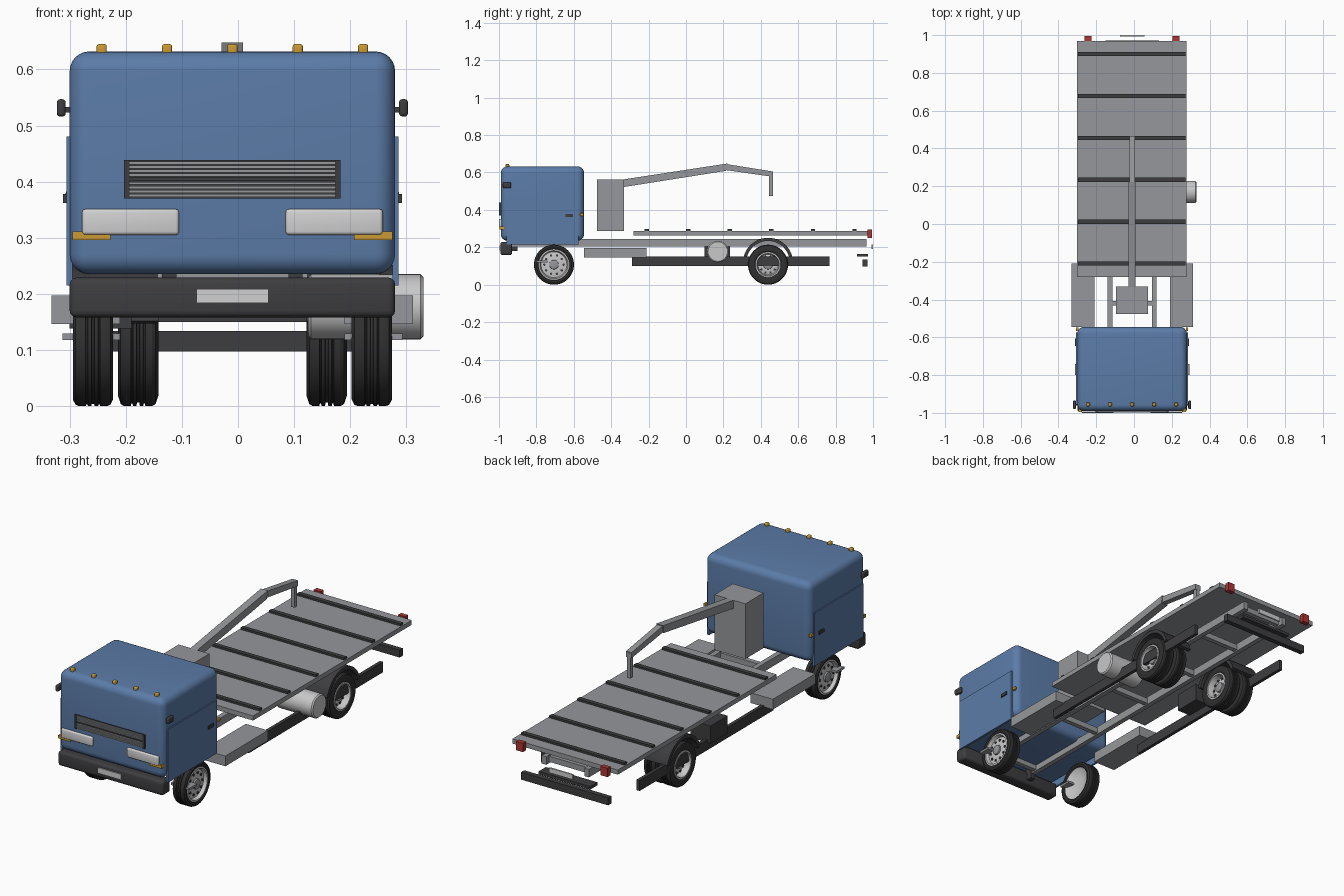
import bpy, bmesh, math
from mathutils import Vector, Matrix

if "Cube" in bpy.data.objects:
    bpy.data.objects.remove(bpy.data.objects["Cube"])

CX = -0.01  # the truck body's centre plane


def material(name, rgb):
    m = bpy.data.materials.new(name)
    m.diffuse_color = (*rgb, 1)
    m.use_nodes = True
    m.node_tree.nodes["Principled BSDF"].inputs["Base Color"].default_value = m.diffuse_color
    return m


BLUE = material("cab blue", (0.105, 0.20, 0.39))
GREY = material("frame grey", (0.30, 0.31, 0.325))
LIGHT = material("bright metal", (0.58, 0.58, 0.59))
DARK = material("dark trim", (0.048, 0.046, 0.05))
TYRE = material("tyre rubber", (0.030, 0.029, 0.030))
LAMP = material("lamp white", (0.64, 0.64, 0.65))
AMBER = material("amber", (0.60, 0.33, 0.035))
RED = material("tail red", (0.42, 0.035, 0.035))


def finish(bm, name, mat, smooth=False):
    bmesh.ops.recalc_face_normals(bm, faces=bm.faces)
    me = bpy.data.meshes.new(name)
    bm.to_mesh(me)
    bm.free()
    me.materials.append(mat)
    ob = bpy.data.objects.new(name, me)
    bpy.context.collection.objects.link(ob)
    if smooth:
        bpy.ops.object.select_all(action='DESELECT')
        ob.select_set(True)
        bpy.context.view_layer.objects.active = ob
        bpy.ops.object.shade_smooth_by_angle()
    return ob


def box(name, mat, x, y, z, bevel=0, seg=3):
    """Box from (min, max) ranges, optionally rounded."""
    bm = bmesh.new()
    size = Vector((x[1] - x[0], y[1] - y[0], z[1] - z[0]))
    mid = Vector((sum(x) / 2, sum(y) / 2, sum(z) / 2))
    bmesh.ops.create_cube(bm, size=1, matrix=Matrix.Translation(mid) @ Matrix.Diagonal((*size, 1)))
    if bevel:
        bmesh.ops.bevel(bm, geom=bm.edges[:], offset=bevel, segments=seg, profile=0.5, affect='EDGES')
    return finish(bm, name, mat, bevel > 0)


def pair(name, mat, x, y, z, bevel=0, seg=3):
    """Two boxes mirrored about the centre plane; x is measured from it."""
    for s, side in ((-1, "left"), (1, "right")):
        xs = sorted((CX + s * x[0], CX + s * x[1]))
        box(f"{name}_{side}", mat, xs, y, z, bevel, seg)


def extrude_x(name, mat, outline, x0, x1):
    """Prism across x from a (y, z) outline."""
    bm = bmesh.new()
    f = bm.faces.new([bm.verts.new((x0, y, z)) for y, z in outline])
    new = bmesh.ops.extrude_face_region(bm, geom=[f])["geom"]
    for v in new:
        if isinstance(v, bmesh.types.BMVert):
            v.co.x = x1
    return finish(bm, name, mat)


def lathe_x(name, mat, profile, centre, side=1, seg=40, closed=False):
    """Revolve (x, radius) points around an x-parallel axis."""
    bm = bmesh.new()
    cx, cy, cz = centre
    rings = [[bm.verts.new((cx + side * px, cy + r * math.cos(2 * math.pi * i / seg),
                            cz + r * math.sin(2 * math.pi * i / seg))) for i in range(seg)]
             for px, r in profile]
    for a, b in zip(rings, rings[1:] + (rings[:1] if closed else [])):
        for i in range(seg):
            j = (i + 1) % seg
            bm.faces.new((a[i], a[j], b[j], b[i]))
    if not closed:
        bm.faces.new(rings[0])
        bm.faces.new(rings[-1])
    return finish(bm, name, mat, True)


# Cab shell, doors and handles
box("cab", BLUE, (-0.30, 0.28), (-0.99, -0.545), (0.235, 0.632), 0.035, 6)
pair("door", BLUE, (0.285, 0.296), (-0.96, -0.575), (0.215, 0.48))
pair("door_handle", DARK, (0.295, 0.302), (-0.645, -0.605), (0.362, 0.378))
pair("side_marker", AMBER, (0.284, 0.297), (-0.567, -0.547), (0.367, 0.383), 0.003)
pair("cab_step", GREY, (0.20, 0.303), (-0.80, -0.74), (0.118, 0.129))

# Roof marker lights
for i in range(5):
    x = CX + (i - 2) * 0.1165
    box(f"roof_light_{i + 1}", AMBER, (x - 0.009, x + 0.009), (-0.965, -0.945), (0.626, 0.645), 0.004)

# Mirrors on short arms
pair("mirror_arm", DARK, (0.285, 0.305), (-0.962, -0.952), (0.523, 0.533))
pair("mirror", DARK, (0.297, 0.313), (-0.98, -0.935), (0.516, 0.547), 0.006)

# Grille: backing, side posts and slats
box("grille_back", DARK, (-0.202, 0.183), (-0.993, -0.985), (0.37, 0.439))
pair("grille_post", DARK, (0.183, 0.193), (-0.999, -0.985), (0.37, 0.439))
for i in range(9):
    z = 0.3755 + i * 0.0072
    if i != 4:
        box(f"grille_slat_{i + 1}", GREY, (-0.193, 0.173), (-0.997, -0.99), (z - 0.0026, z + 0.0026))
box("grille_mid_bar", DARK, (-0.193, 0.173), (-0.998, -0.99), (0.401, 0.4075))

# Lamps, bumper and front plate
pair("headlight", LAMP, (0.095, 0.268), (-1.0, -0.975), (0.305, 0.351), 0.006)
pair("turn_signal", AMBER, (0.217, 0.285), (-0.996, -0.955), (0.296, 0.311))
box("front_bumper", DARK, (-0.30, 0.28), (-0.993, -0.93), (0.158, 0.229), 0.012)
box("front_plate", LAMP, (-0.074, 0.054), (-0.998, -0.99), (0.184, 0.209))
pair("bumper_bracket", DARK, (0.10, 0.125), (-0.94, -0.90), (0.18, 0.235))

# Ladder frame
pair("frame_rail", GREY, (0.105, 0.13), (-0.93, 0.965), (0.205, 0.245))
for i, y in enumerate((-0.88, -0.42, -0.05, 0.30, 0.62, 0.93)):
    box(f"cross_member_{i + 1}", GREY, (CX - 0.11, CX + 0.11), (y - 0.012, y + 0.012), (0.211, 0.239))

# Flat bed with cross strips
box("bed_deck", GREY, (-0.303, 0.279), (-0.28, 0.97), (0.264, 0.287))
for i in range(6):
    y = -0.21 + i * 0.222
    box(f"bed_strip_{i + 1}", DARK, (-0.297, 0.273), (y - 0.011, y + 0.011), (0.285, 0.297))

# Loading crane
box("crane_post", GREY, (-0.095, 0.075), (-0.476, -0.332), (0.288, 0.563))
extrude_x("crane_boom", GREY, [(-0.34, 0.521), (0.215, 0.609), (0.222, 0.648), (-0.34, 0.562)], -0.029, 0.009)
extrude_x("crane_jib", GREY, [(0.21, 0.613), (0.465, 0.577), (0.465, 0.605), (0.215, 0.645)], -0.025, 0.005)
box("crane_drop", GREY, (-0.02, 0.0), (0.445, 0.466), (0.475, 0.60))

# Side boxes, guards, tank and battery
pair("tool_box", GREY, (0.20, 0.322), (-0.545, -0.21), (0.146, 0.197))
pair("side_guard", DARK, (0.255, 0.272), (-0.288, 0.768), (0.10, 0.152))
lathe_x("fuel_tank", LIGHT, [(0.125, 0.052), (0.13, 0.058), (0.325, 0.058), (0.331, 0.052)], (0, 0.17, 0.177))
box("battery_box", DARK, (-0.30, -0.19), (0.10, 0.235), (0.138, 0.225))

# Wheels: tyre, rim, hub and rim holes; side is the outward direction
TREAD = [(-0.026, 0.072), (-0.034, 0.080), (-0.036, 0.092), (-0.031, 0.104), (-0.025, 0.107),
         (-0.013, 0.107), (-0.012, 0.103), (-0.010, 0.103), (-0.009, 0.107), (-0.003, 0.107),
         (-0.002, 0.102)]
TREAD = TREAD + [(-x, r) for x, r in reversed(TREAD)]


def wheel(name, x, y, side, rim_r, dish):
    c = (x, y, 0.107)
    scaled = [(px, rim_r - 0.004 + (r - 0.072) * (0.111 - rim_r) / 0.035) for px, r in TREAD]
    lathe_x(name + "_tyre", TYRE, scaled, c, side, 48, closed=True)
    lathe_x(name + "_rim", LIGHT, [(-0.012, 0.03), (-0.02, rim_r - 0.012), (-0.03, rim_r), (0.033, rim_r),
                                   (0.034, rim_r - 0.008), (dish, rim_r - 0.014), (dish + 0.006, 0.034),
                                   (dish + 0.006, 0.03)], c, side)
    lathe_x(name + "_hub", GREY, [(dish, 0.026), (dish + 0.014, 0.024), (dish + 0.017, 0.014)], c, side, 20)
    # dark vent holes round the rim
    bm = bmesh.new()
    ring = (rim_r - 0.014 + 0.034) / 2
    for k in range(10):
        a = k * math.tau / 10
        m = (Matrix.Translation((x + side * (dish + 0.004), y + ring * math.cos(a), 0.107 + ring * math.sin(a)))
             @ Matrix.Rotation(math.pi / 2, 4, 'Y'))
        bmesh.ops.create_cone(bm, cap_ends=True, segments=10, radius1=0.0065, radius2=0.0065, depth=0.005, matrix=m)
    finish(bm, name + "_vents", DARK)


for s, side in ((-1, "left"), (1, "right")):
    wheel(f"front_wheel_{side}", CX + s * 0.2485, -0.706, s, 0.083, 0.018)
    wheel(f"rear_outer_wheel_{side}", CX + s * 0.2485, 0.4385, s, 0.068, 0.002)
    wheel(f"rear_inner_wheel_{side}", CX + s * 0.168, 0.4385, -s, 0.068, 0.002)
    # Arched rear mudguard
    arc = [math.radians(15 + 150 * i / 20) for i in range(21)]
    outline = ([(0.4385 + 0.134 * math.cos(a), 0.117 + 0.134 * math.sin(a)) for a in arc]
               + [(0.4385 + 0.117 * math.cos(a), 0.117 + 0.117 * math.sin(a)) for a in reversed(arc)])
    extrude_x(f"mudguard_{side}", DARK, outline, CX + s * 0.132, CX + s * 0.285)

# Rear end: lamps, step, underride bar and plate
pair("tail_light", RED, (0.214, 0.252), (0.97, 0.994), (0.25, 0.294))
box("rear_step", DARK, (-0.152, 0.132), (0.915, 0.972), (0.15, 0.165))
box("underride_bar", DARK, (-0.25, 0.23), (0.945, 0.97), (0.097, 0.134))
box("rear_plate", LAMP, (-0.075, 0.055), (0.992, 1.0), (0.19, 0.214))
